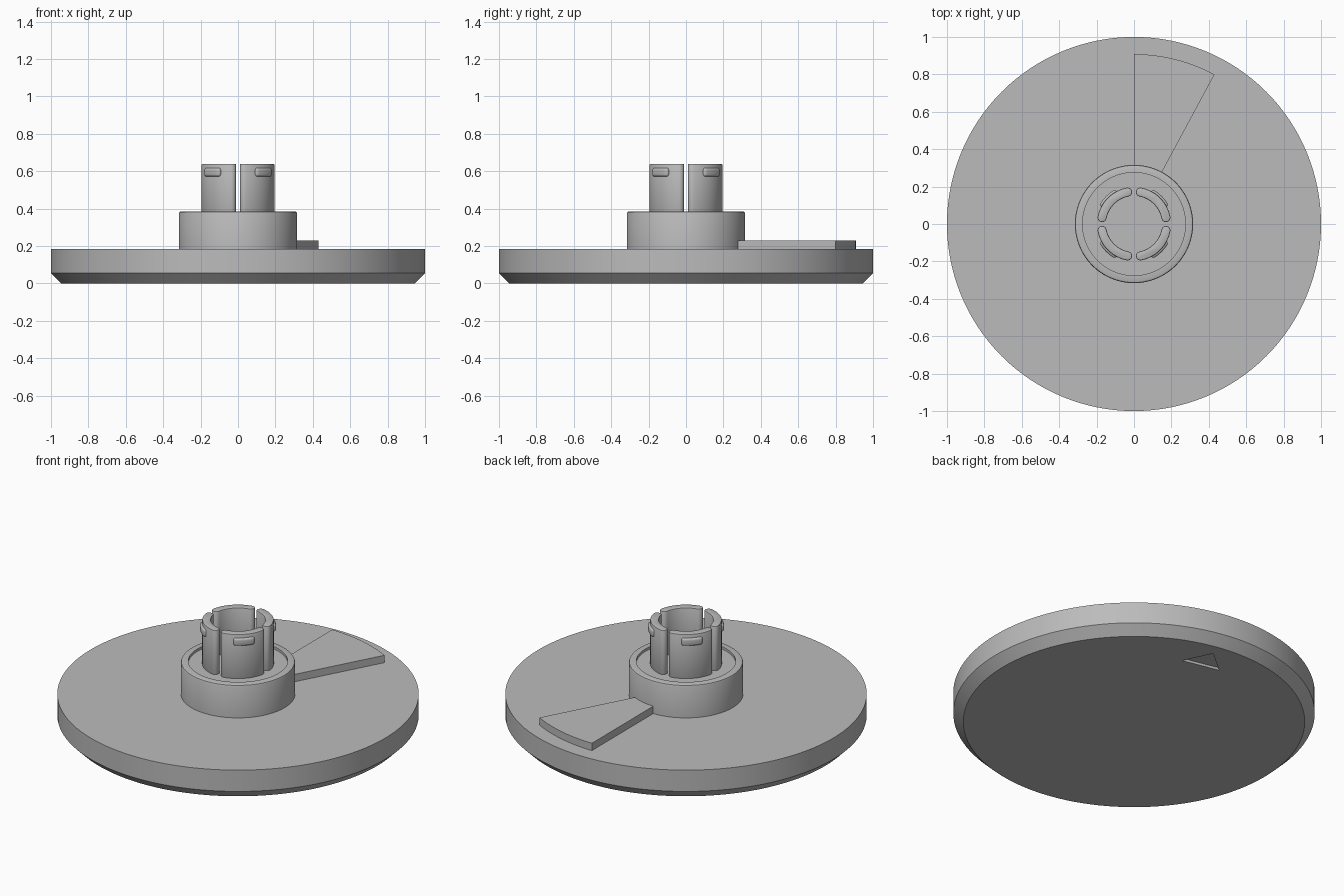
import bpy, bmesh
from math import pi, sin, cos, radians, asin
from mathutils import Vector

cube = bpy.data.objects.get("Cube")
if cube:
    bpy.data.objects.remove(cube, do_unlink=True)

GREY = (0.5, 0.5, 0.5, 1)
grey = bpy.data.materials.new("plain grey")
grey.use_nodes = True
grey.diffuse_color = GREY
grey.node_tree.nodes["Principled BSDF"].inputs["Base Color"].default_value = GREY


def finish(name, bm, smooth=True):
    bmesh.ops.recalc_face_normals(bm, faces=bm.faces)
    mesh = bpy.data.meshes.new(name)
    bm.to_mesh(mesh)
    bm.free()
    mesh.materials.append(grey)
    obj = bpy.data.objects.new(name, mesh)
    bpy.context.collection.objects.link(obj)
    bpy.ops.object.select_all(action="DESELECT")
    obj.select_set(True)
    bpy.context.view_layer.objects.active = obj
    if smooth:
        bpy.ops.object.shade_smooth_by_angle(angle=radians(30))
    return obj


def lathe(name, profile, sides=128):
    """Turn (radius, height) points around z and cap both ends."""
    bm = bmesh.new()
    rings = [[bm.verts.new((r * cos(2 * pi * i / sides), r * sin(2 * pi * i / sides), z))
              for i in range(sides)] for r, z in profile]
    for low, high in zip(rings, rings[1:]):
        for i in range(sides):
            j = (i + 1) % sides
            bm.faces.new((low[i], low[j], high[j], high[i]))
    bm.faces.new(rings[0])
    bm.faces.new(rings[-1])
    return finish(name, bm)


def prism(name, outline, z0, z1, round_edge=0.0, steps=2, smooth=True):
    """Extrude a flat outline upwards, rounding its rims if asked."""
    bm = bmesh.new()
    face = bm.faces.new([bm.verts.new((x, y, z0)) for x, y in outline])
    top = bmesh.ops.extrude_face_region(bm, geom=[face])["geom"]
    verts = [g for g in top if isinstance(g, bmesh.types.BMVert)]
    bmesh.ops.translate(bm, verts=verts, vec=(0, 0, z1 - z0))
    if round_edge:
        rim = [e for e in bm.edges if abs(e.verts[0].co.z - e.verts[1].co.z) < 1e-5]
        bmesh.ops.bevel(bm, geom=rim, offset=round_edge, segments=steps,
                        profile=0.5, affect="EDGES")
    return finish(name, bm, smooth)


def polar(r, a):
    return Vector((r * cos(a), r * sin(a)))


def arc(r, a0, a1, steps):
    return [polar(r, a0 + (a1 - a0) * i / steps) for i in range(steps + 1)]


def round_band(r_in, r_out, a0, a1, steps=20, cap=10):
    """Curved strip with semicircular ends centred at angles a0 and a1."""
    mid, half = (r_in + r_out) / 2, (r_out - r_in) / 2
    pts = arc(r_out, a0, a1, steps)
    pts += [polar(mid, a1) + polar(half, a1 + pi * i / cap) for i in range(1, cap)]
    pts += arc(r_in, a1, a0, steps)
    pts += [polar(mid, a0) + polar(half, a0 + pi + pi * i / cap) for i in range(1, cap)]
    return pts


# Base disc with a chamfered underside
disc = lathe("base_disc", [(0.945, 0), (1, 0.055), (1, 0.185)])

# Triangular pointer recessed into the underside
cutter = prism("pointer_cutter", [(0.23, 0.69), (0.15, 0.86), (0.006, 0.74)],
               -0.05, 0.015, smooth=False)
cut = disc.modifiers.new("pointer_recess", "BOOLEAN")
cut.operation = "DIFFERENCE"
cut.solver = "EXACT"
cut.object = cutter
bpy.context.view_layer.objects.active = disc
bpy.ops.object.modifier_apply(modifier=cut.name)
bpy.data.objects.remove(cutter, do_unlink=True)

# Hub with a softened rim and a shallow recessed top
lathe("hub", [(0.316, 0.18), (0.316, 0.375), (0.313, 0.382), (0.305, 0.385),
              (0.275, 0.385), (0.275, 0.37)])

# Raised pointer wedge running out from the hub
swing = radians(28.3)
wedge = arc(0.908, pi / 2 - swing, pi / 2, 24) + arc(0.3, pi / 2, pi / 2 - swing, 8)
prism("pointer_wedge", wedge, 0.18, 0.23)

# Four spring prongs, each with a catch on its outer face
R_IN, R_OUT = 0.15, 0.198
inset = asin(0.034 / ((R_IN + R_OUT) / 2))
for n, side in enumerate(("back_left", "back_right", "front_right", "front_left")):
    start = n * pi / 2
    prism("prong_" + side, round_band(R_IN, R_OUT, start + inset, start + pi / 2 - inset),
          0.36, 0.64, 0.006)
    prism("catch_" + side, round_band(0.18, 0.21, start + radians(32), start + radians(58), 10),
          0.572, 0.618, 0.012, 4)
